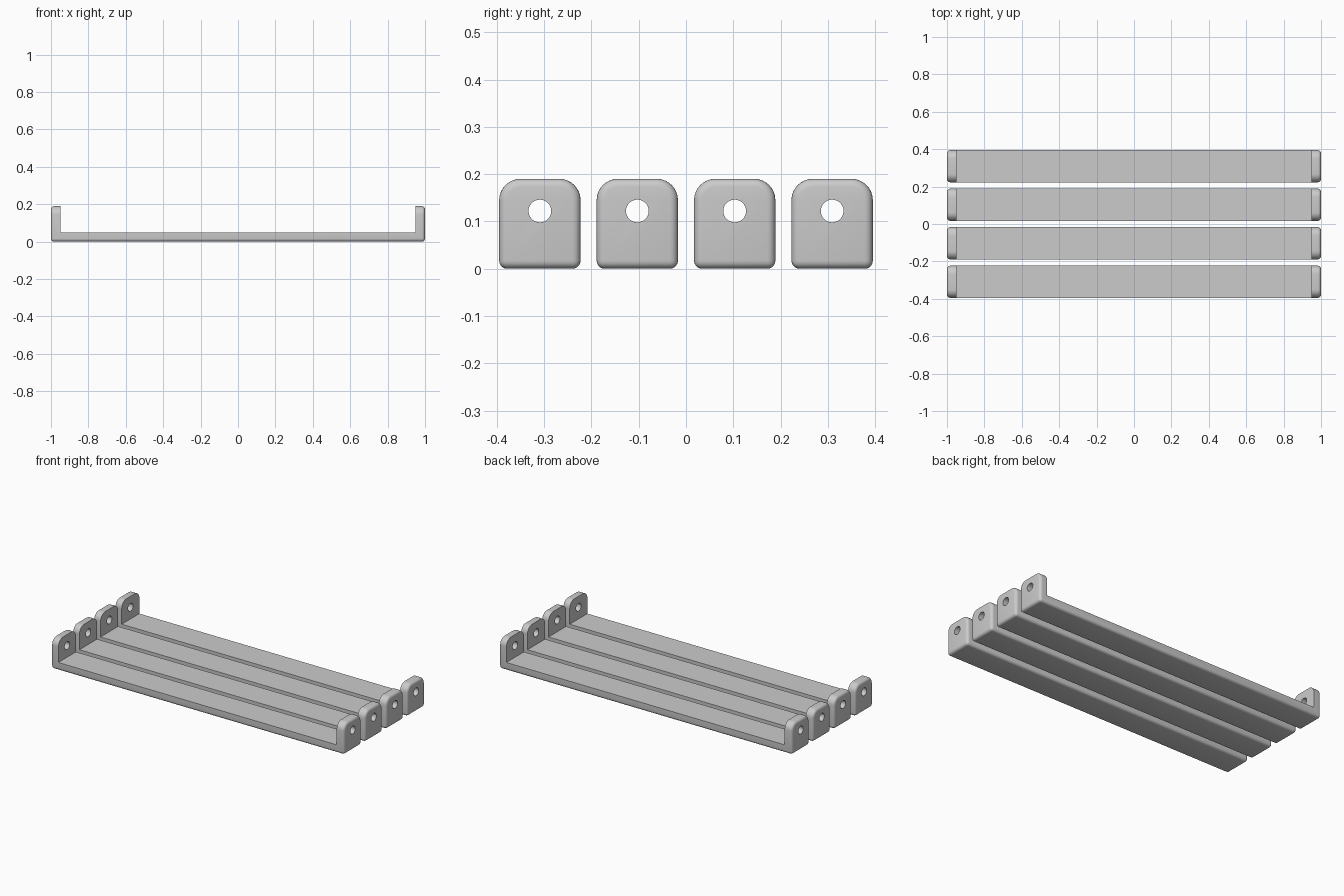
import bpy, bmesh, math

if "Cube" in bpy.data.objects:
    bpy.data.objects.remove(bpy.data.objects["Cube"])

LENGTH, WIDTH, HEIGHT = 2.0, 0.172, 0.19
WALL, CORNER, FILLET = 0.05, 0.045, 0.017
HOLE_R, HOLE_Z = 0.024, 0.122
SPACING = 0.206

grey = bpy.data.materials.new("grey")
grey.diffuse_color = (0.6, 0.6, 0.6, 1)
grey.use_nodes = True
grey.node_tree.nodes["Principled BSDF"].inputs["Base Color"].default_value = grey.diffuse_color


def new_object(name, bm):
    bmesh.ops.recalc_face_normals(bm, faces=bm.faces)
    mesh = bpy.data.meshes.new(name)
    bm.to_mesh(mesh)
    bm.free()
    mesh.materials.append(grey)
    obj = bpy.data.objects.new(name, mesh)
    bpy.context.collection.objects.link(obj)
    return obj


def rounded_block():
    # Tab outline with two rounded top corners, extruded along x
    h = WIDTH / 2
    outline = [(-h, 0), (h, 0)]
    for side, start in ((1, 0), (-1, 90)):
        for i in range(9):
            a = math.radians(start + i * 90 / 8)
            outline.append((side * (h - CORNER) + CORNER * math.cos(a),
                            HEIGHT - CORNER + CORNER * math.sin(a)))
    bm = bmesh.new()
    face = bm.faces.new([bm.verts.new((-LENGTH / 2, y, z)) for y, z in outline])
    out = bmesh.ops.extrude_face_region(bm, geom=[face])
    bmesh.ops.translate(bm, vec=(LENGTH, 0, 0),
                        verts=[v for v in out["geom"] if isinstance(v, bmesh.types.BMVert)])
    # Fillet both end outlines and the long bottom edges
    edges = []
    for e in bm.edges:
        a, b = (v.co for v in e.verts)
        if abs(a.x - b.x) < 1e-4 or max(a.z, b.z) < 1e-4:
            edges.append(e)
    bmesh.ops.bevel(bm, geom=edges, offset=FILLET, segments=5, profile=0.5,
                    affect='EDGES', clamp_overlap=True)
    return new_object("bracket_1", bm)


def cut(obj, cutter):
    cutter.hide_render = True
    mod = obj.modifiers.new("cut", 'BOOLEAN')
    mod.operation, mod.solver, mod.object = 'DIFFERENCE', 'EXACT', cutter
    bpy.context.view_layer.objects.active = obj
    bpy.ops.object.modifier_apply(modifier=mod.name)
    bpy.data.objects.remove(cutter)


bracket = rounded_block()

# Open space between the two end tabs
bm = bmesh.new()
bmesh.ops.create_cube(bm, size=1)
bmesh.ops.scale(bm, vec=(LENGTH - 2 * WALL, 1, 1), verts=bm.verts)
bmesh.ops.translate(bm, vec=(0, 0, WALL + 0.5), verts=bm.verts)
cut(bracket, new_object("cavity_cutter", bm))

# Screw hole through both tabs
bpy.ops.mesh.primitive_cylinder_add(vertices=32, radius=HOLE_R, depth=3,
                                    location=(0, 0, HOLE_Z),
                                    rotation=(0, math.pi / 2, 0))
hole = bpy.context.object
hole.name = "hole_cutter"
hole.data.materials.append(grey)
cut(bracket, hole)

# Smooth fillets, sharp cut edges
bpy.ops.object.select_all(action='DESELECT')
bracket.select_set(True)
bpy.context.view_layer.objects.active = bracket
bpy.ops.object.shade_smooth_by_angle(angle=math.radians(30))

# Row of four identical brackets
bracket.location.y = -1.5 * SPACING
for i in range(1, 4):
    copy = bracket.copy()
    copy.name = f"bracket_{i + 1}"
    copy.location.y = (i - 1.5) * SPACING
    bpy.context.collection.objects.link(copy)
